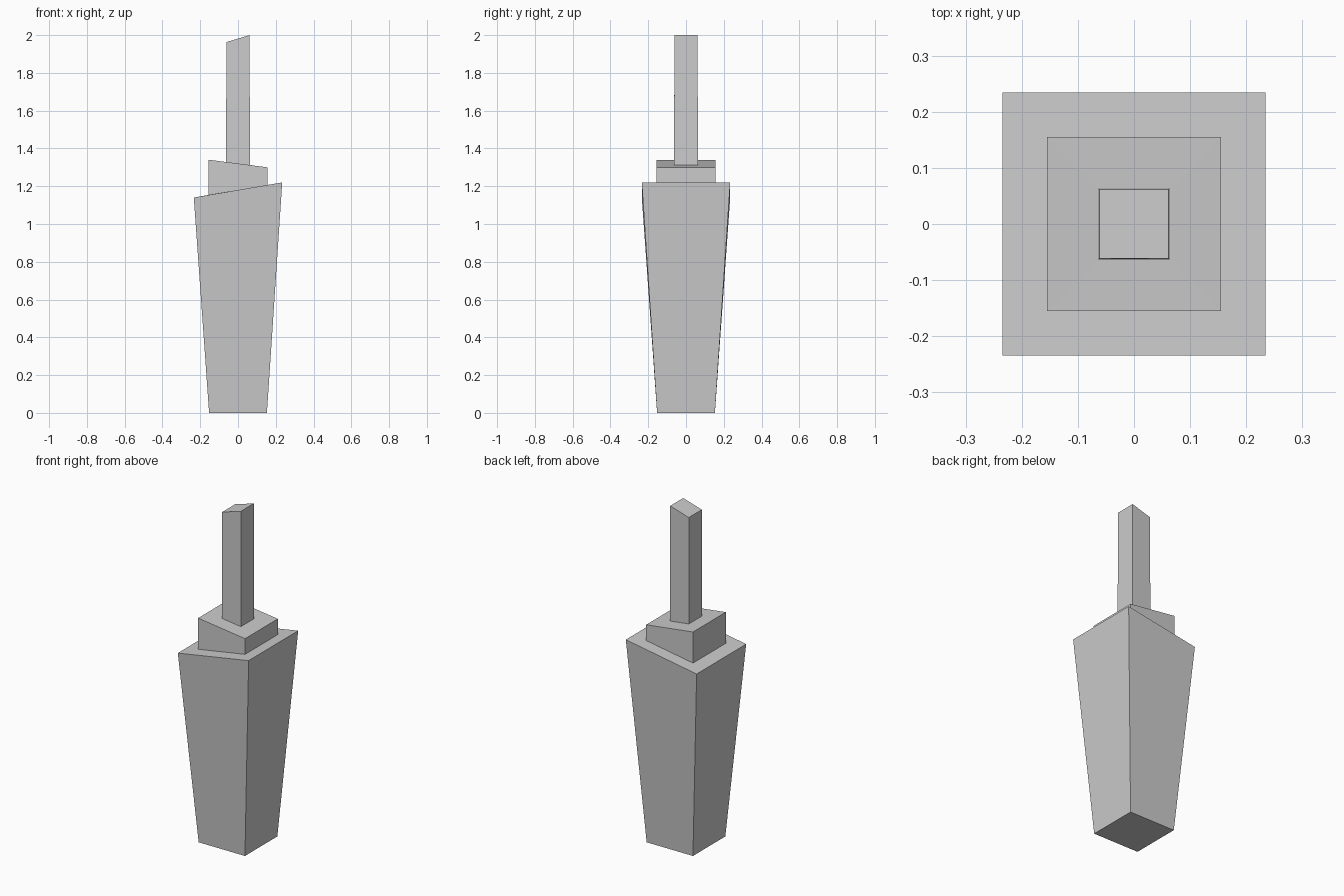
import bpy, bmesh

if "Cube" in bpy.data.objects:
    bpy.data.objects.remove(bpy.data.objects["Cube"])

# Square rings from bottom to top: half width, z at left edge, z at right edge
rings = [
    (0.153, 0.0, 0.0),        # foot of the tapered body
    (0.234, 1.14, 1.22),      # slanted shoulder, outer edge
    (0.155, 1.154, 1.206),    # shoulder, inner edge / collar base
    (0.155, 1.34, 1.30),      # collar top, outer edge
    (0.063, 1.328, 1.312),    # collar top, inner edge / stem base
    (0.0615, 1.963, 2.0),     # slanted stem tip
]

bm = bmesh.new()
loops = []
for w, zl, zr in rings:
    loops.append([bm.verts.new(c) for c in
                  ((-w, -w, zl), (w, -w, zr), (w, w, zr), (-w, w, zl))])

# Sides and step faces between neighbouring rings
for a, b in zip(loops, loops[1:]):
    for i in range(4):
        j = (i + 1) % 4
        bm.faces.new((a[i], a[j], b[j], b[i]))

# Bottom and tip caps
bm.faces.new(loops[0][::-1])
bm.faces.new(loops[-1])
bmesh.ops.recalc_face_normals(bm, faces=bm.faces)

mesh = bpy.data.meshes.new("stepped_post")
bm.to_mesh(mesh)
bm.free()
bpy.context.collection.objects.link(bpy.data.objects.new("stepped_post", mesh))
